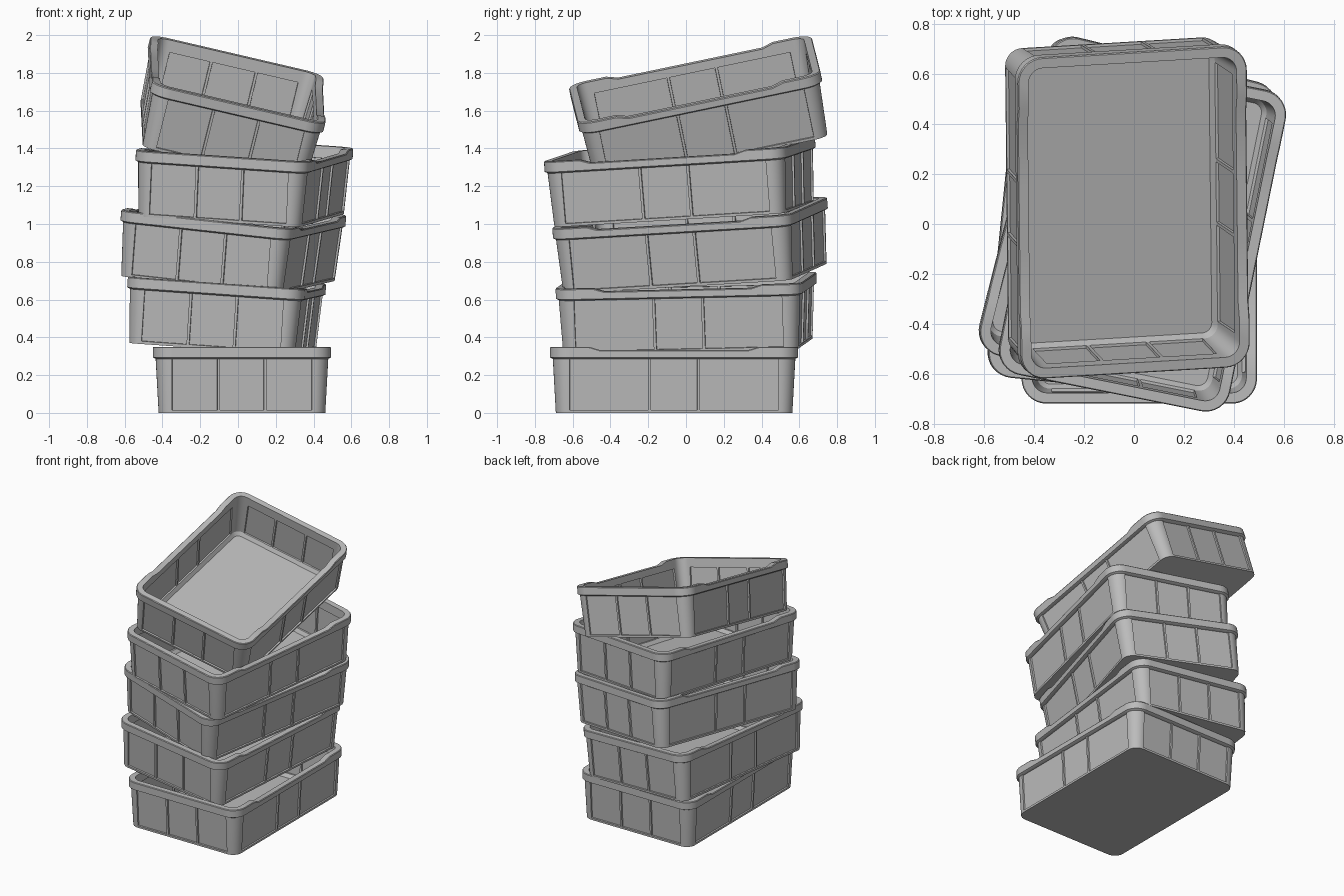
import bpy, bmesh
from math import sin, cos, pi, radians
from mathutils import Vector

cube = bpy.data.objects.get("Cube")
if cube:
    bpy.data.objects.remove(cube)

# One plain plastic colour
plastic = bpy.data.materials.new("grey plastic")
plastic.use_nodes = True
colour = (0.5, 0.5, 0.5, 1)
plastic.diffuse_color = colour
plastic.node_tree.nodes["Principled BSDF"].inputs["Base Color"].default_value = colour

HALF_X, HALF_Y, HEIGHT = 0.472, 0.657, 0.35
ARC_STEPS = 8
OUTER_EDGE, INNER_EDGE = (0.37, 0.553), (0.35, 0.53)   # panel ends: short, long side

# Crate section: height, inset from rim, corner radius, panel ends, rim dip
SECTION = [
    (0.000, 0.031, 0.070, OUTER_EDGE, 0),
    (0.015, 0.030, 0.070, OUTER_EDGE, 0),
    (0.286, 0.015, 0.085, OUTER_EDGE, 0),
    (0.294, 0.000, 0.100, OUTER_EDGE, 0),
    (0.345, 0.000, 0.100, OUTER_EDGE, 0.018),
    (0.350, 0.004, 0.096, OUTER_EDGE, 0.018),
    (0.350, 0.043, 0.060, INNER_EDGE, 0.018),
    (0.285, 0.047, 0.060, INNER_EDGE, 0),
    (0.045, 0.060, 0.055, INNER_EDGE, 0),
    (0.020, 0.078, 0.040, INNER_EDGE, 0),
]
PANEL_BANDS = (1, 7)    # bands of the section that carry recessed panels


def ring(bm, z, inset, r, edge, dip):
    """Rounded rectangle; returns its vertices and which segments are panels."""
    verts, panel = [], []
    for side in range(4):
        a = side * pi / 2
        is_long = side % 2 == 0
        out, along = (HALF_X, HALF_Y) if is_long else (HALF_Y, HALF_X)
        out, along = out - inset, along - inset
        normal, tangent = Vector((cos(a), sin(a), 0)), Vector((-sin(a), cos(a), 0))
        # straight part with rib edges and, on long sides, the rim dip
        half = [0.123, 0.137, 0.39, 0.45] if is_long else [0.116, 0.13]
        half.append(edge[1] if is_long else edge[0])
        stops = [-u for u in reversed(half)] + half
        for u in stops:
            drop = dip if is_long and abs(u) < 0.4 else 0
            p = normal * out + tangent * u + Vector((0, 0, z - HEIGHT - drop))
            verts.append(bm.verts.new(p))
            panel.append(u not in (-half[1], half[0], half[-1]))
        # rounded corner
        centre = normal * (out - r) + tangent * (along - r)
        for i in range(ARC_STEPS + 1):
            t = i * pi / 2 / ARC_STEPS
            p = centre + (normal * cos(t) + tangent * sin(t)) * r
            p.z = z - HEIGHT
            verts.append(bm.verts.new(p))
            panel.append(False)
    return verts, panel


def crate_mesh():
    bm = bmesh.new()
    rings = [ring(bm, *row) for row in SECTION]
    panels = []
    for band, ((low, flags), (high, _)) in enumerate(zip(rings, rings[1:])):
        n = len(low)
        for j in range(n):
            k = (j + 1) % n
            face = bm.faces.new((low[j], low[k], high[k], high[j]))
            if band in PANEL_BANDS and flags[j]:
                panels.append(face)
    bm.faces.new(list(reversed(rings[0][0])))   # underside
    bm.faces.new(rings[-1][0])                  # inner floor
    bm.normal_update()
    # recess the panels, leaving ribs and corner posts standing
    bmesh.ops.inset_region(bm, faces=panels, thickness=0.001, depth=-0.011,
                           use_boundary=True, use_even_offset=True)
    mesh = bpy.data.meshes.new("crate")
    bm.to_mesh(mesh)
    bm.free()
    mesh.materials.append(plastic)
    return mesh


# Stack of crates: rim centre and tilt in degrees
STACK = [
    ("bottom_crate", (0.021, -0.063, 0.35), (0, 0, 0)),
    ("second_crate", (-0.058, 0.0, 0.702), (1.3, 4, -5.7)),
    ("third_crate", (-0.022, 0.019, 1.06), (3.3, 6.1, -13.9)),
    ("fourth_crate", (0.035, -0.035, 1.397), (3.4, 3.8, -11.3)),
    ("top_crate", (0.0, 0.045, 1.766), (12.1, 13.1, 3.4)),
]
mesh = crate_mesh()
for name, location, tilt in STACK:
    crate = bpy.data.objects.new(name, mesh)
    crate.location = location
    crate.rotation_euler = [radians(t) for t in tilt]
    bpy.context.collection.objects.link(crate)

# Smooth the shared mesh, keeping its edges sharp
bpy.ops.object.select_all(action='DESELECT')
crate.select_set(True)
bpy.context.view_layer.objects.active = crate
bpy.ops.object.shade_smooth_by_angle(angle=radians(30))
